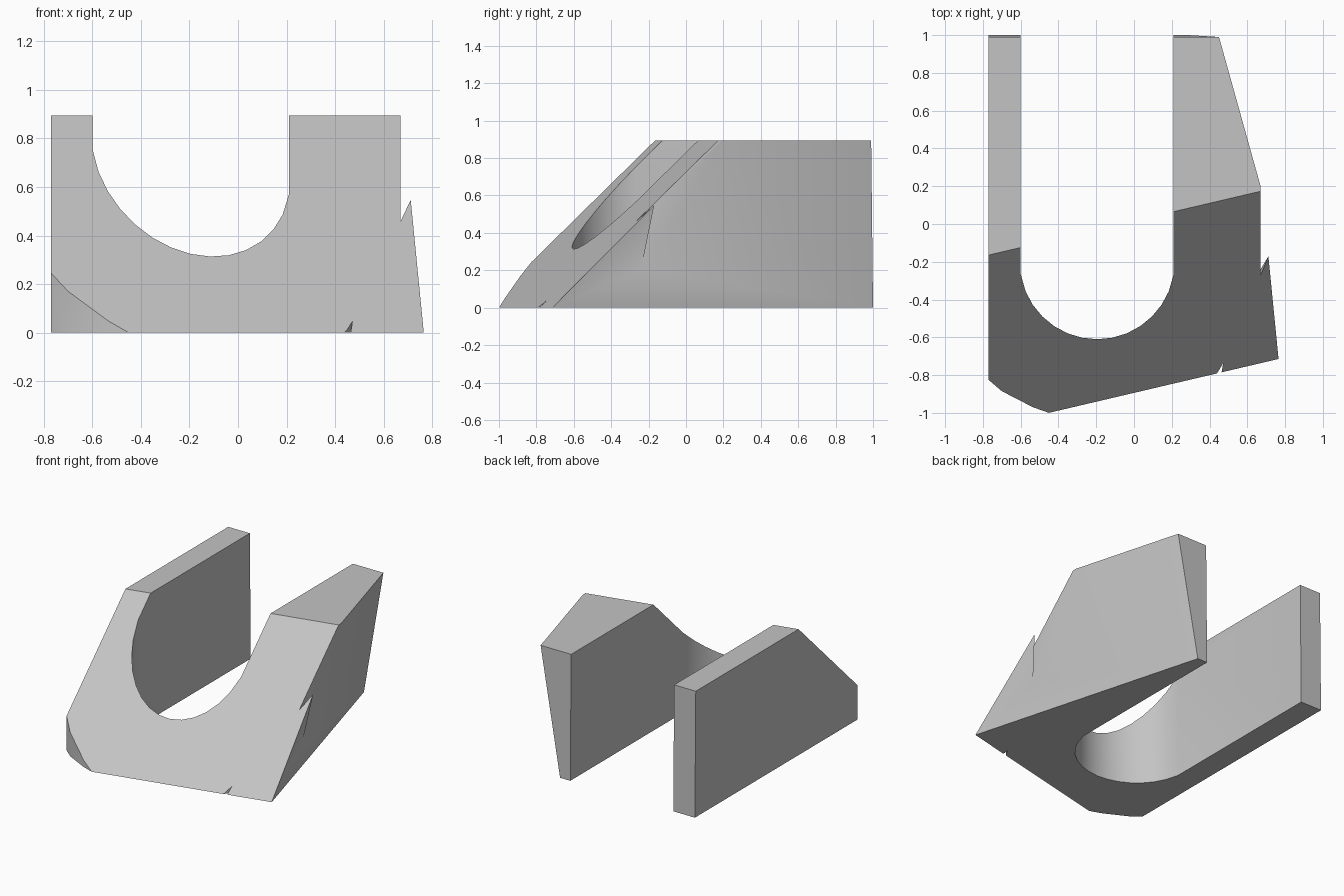
import bpy, bmesh, math

cube = bpy.data.objects.get("Cube")
if cube:
    bpy.data.objects.remove(cube, do_unlink=True)

H = 0.895             # height
RISE = 1.017          # run of the sloped front per unit of height


def front_y(x, z=0.0):
    """Where the sloped front plane sits."""
    return -0.894 + 0.2345 * x + RISE * z


def loft(name, low, high, z0, z1):
    """Closed solid between two matching outlines."""
    bm = bmesh.new()
    a = [bm.verts.new((x, y, z0)) for x, y in low]
    b = [bm.verts.new((x, y, z1)) for x, y in high]
    bm.faces.new(a[::-1])
    bm.faces.new(b)
    n = len(a)
    for i in range(n):
        j = (i + 1) % n
        bm.faces.new((a[i], a[j], b[j], b[i]))
    bmesh.ops.recalc_face_normals(bm, faces=bm.faces)
    mesh = bpy.data.meshes.new(name)
    bm.to_mesh(mesh)
    bm.free()
    ob = bpy.data.objects.new(name, mesh)
    bpy.context.collection.objects.link(ob)
    return ob


def cut(target, cutter):
    mod = target.modifiers.new("cut", 'BOOLEAN')
    mod.operation = 'DIFFERENCE'
    mod.solver = 'EXACT'
    mod.object = cutter
    bpy.context.view_layer.objects.active = target
    bpy.ops.object.modifier_apply(modifier=mod.name)
    bpy.data.objects.remove(cutter, do_unlink=True)


# Outline: chamfered corner, front with a small nick, leaning wall, round bay
corner = [(-0.77, 1.0), (-0.77, -0.825), (-0.70, -0.885), (-0.535, -0.97),
          (-0.45, -1.0), (-0.33, -1.04)]
nick = [(0.39, -0.86), (0.45, -0.775), (0.472, -0.735), (0.455, -0.84)]
wall = [(0.789, -0.8), (0.29, 1.0)]
step = math.pi / 16
bay = [(-0.195 + 0.41 * math.cos(k * step), -0.2 - 0.41 * math.sin(k * step))
       for k in range(2, 15)]
bay = [(0.21, 1.0), (0.21, -0.265)] + bay + [(-0.60, -0.265), (-0.60, 1.0)]
low = corner + nick + wall + bay
high = [(x + 0.16 if (x, y) in wall else x, 0.99 if y == 1.0 else y)
        for x, y in low]
body = loft("forked_block", low, high, 0, H)

# Sloped front
z0, z1, w = -0.1, 1.1, 1.3
low = [(-w, -2), (w, -2), (w, front_y(w, z0)), (-w, front_y(-w, z0))]
high = [(-w, -2), (w, -2), (w, front_y(w, z1)), (-w, front_y(-w, z1))]
cut(body, loft("slope_cutter", low, high, z0, z1))

# Shallow wedge trimmed from the leaning wall
wedge = [(0.67, -0.27), (0.87, 0.26), (0.87, 0.7), (0.67, 0.7)]
low = [(x, y + 0.043) for x, y in wedge]
high = [(x, y - 0.065) for x, y in wedge]
cut(body, loft("wedge_cutter", low, high, 0.1, 1.0))

# Material
grey = bpy.data.materials.new("light grey")
grey.use_nodes = True
colour = (0.55, 0.55, 0.55, 1)
grey.diffuse_color = colour
grey.node_tree.nodes["Principled BSDF"].inputs["Base Color"].default_value = colour
body.data.materials.clear()
body.data.materials.append(grey)

# Smooth bay, sharp corners
bpy.ops.object.select_all(action='DESELECT')
body.select_set(True)
bpy.context.view_layer.objects.active = body
bpy.ops.object.shade_smooth_by_angle(angle=math.radians(30))
